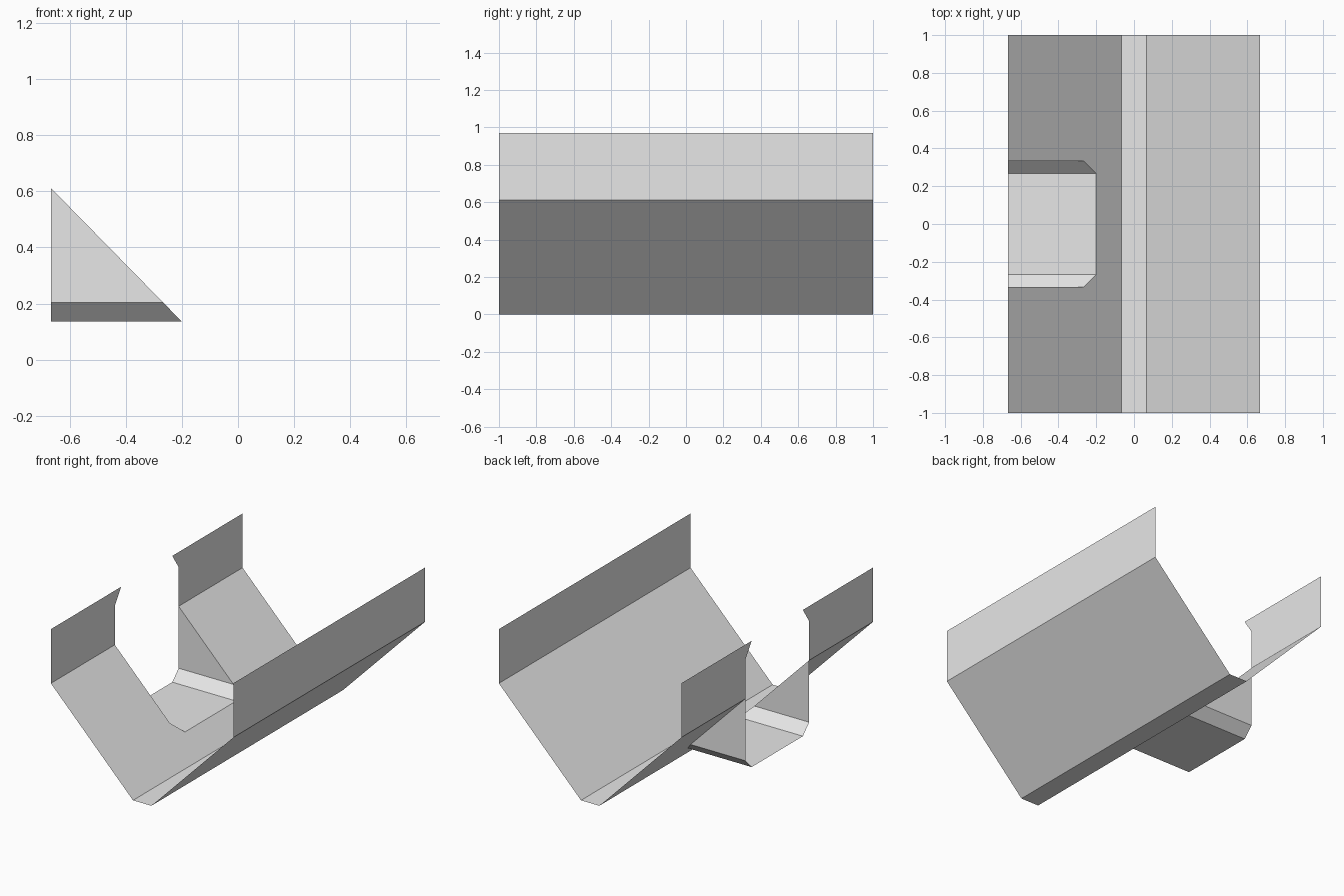
import bpy

if "Cube" in bpy.data.objects:
    bpy.data.objects.remove(bpy.data.objects["Cube"])

# One flat grey for the sheet metal
grey = bpy.data.materials.new("light grey")
grey.diffuse_color = (0.8, 0.8, 0.8, 1)
grey.use_nodes = True
grey.node_tree.nodes["Principled BSDF"].inputs["Base Color"].default_value = grey.diffuse_color

W, B = 0.667, 0.067            # half width of trough, half width of its floor
RIM, KNEE = 0.97, 0.612        # top of walls, top of slopes
S, C = 0.333, 0.267            # half width of spout, half width of its floor
LOW, CH, UP = 0.136, 0.203, 0.87   # spout floor, lower chamfer, upper chamfer


def slope_x(z):
    """x on the left slope at height z"""
    return -B - (W - B) * z / KNEE


def sheet(name, polys):
    """Thin open sheet made of flat polygons"""
    verts, faces = [], []
    for poly in polys:
        face = []
        for p in poly:
            if p not in verts:
                verts.append(p)
            face.append(verts.index(p))
        faces.append(face)
    mesh = bpy.data.meshes.new(name)
    mesh.from_pydata(verts, [], faces)
    mesh.materials.append(grey)
    obj = bpy.data.objects.new(name, mesh)
    bpy.context.collection.objects.link(obj)
    return obj


def strip(a, b):
    """Full-length panel between two (x, z) profile points"""
    return [(a[0], -1, a[1]), (b[0], -1, b[1]), (b[0], 1, b[1]), (a[0], 1, a[1])]


def flip_y(poly):
    """Mirrored polygon with the winding kept facing inward"""
    return [(x, -y, z) for x, y, z in reversed(poly)]


# Trough: floor, right slope and right wall
profile = [(-B, 0), (B, 0), (W, KNEE), (W, RIM)]
sheet("trough", [strip(a, b) for a, b in zip(profile, profile[1:])])

# Left slope with the notch for the spout
notch = [(-S, KNEE), (-S, CH), (-C, LOW), (C, LOW), (S, CH), (S, KNEE)]
outline = [(-1, KNEE), (-1, 0), (1, 0), (1, KNEE)] + notch[::-1]
sheet("left_slope", [[(slope_x(z), y, z) for y, z in outline]])

# Left wall in two pieces, each leaning into the opening at the rim
piece = [(-W, y, z) for y, z in
         [(-1, RIM), (-1, KNEE), (-S, KNEE), (-S, UP), (-C, RIM)]]
sheet("left_wall", [piece, flip_y(piece)])

# Side spout: floor, chamfers and triangular cheeks
floor = [(-W, -C, LOW), (slope_x(LOW), -C, LOW),
         (slope_x(LOW), C, LOW), (-W, C, LOW)]
chamfer = [(-W, -S, CH), (slope_x(CH), -S, CH),
           (slope_x(LOW), -C, LOW), (-W, -C, LOW)]
cheek = [(-W, -S, KNEE), (slope_x(CH), -S, CH), (-W, -S, CH)]
sheet("side_spout", [floor, chamfer, flip_y(chamfer), cheek, flip_y(cheek)])
